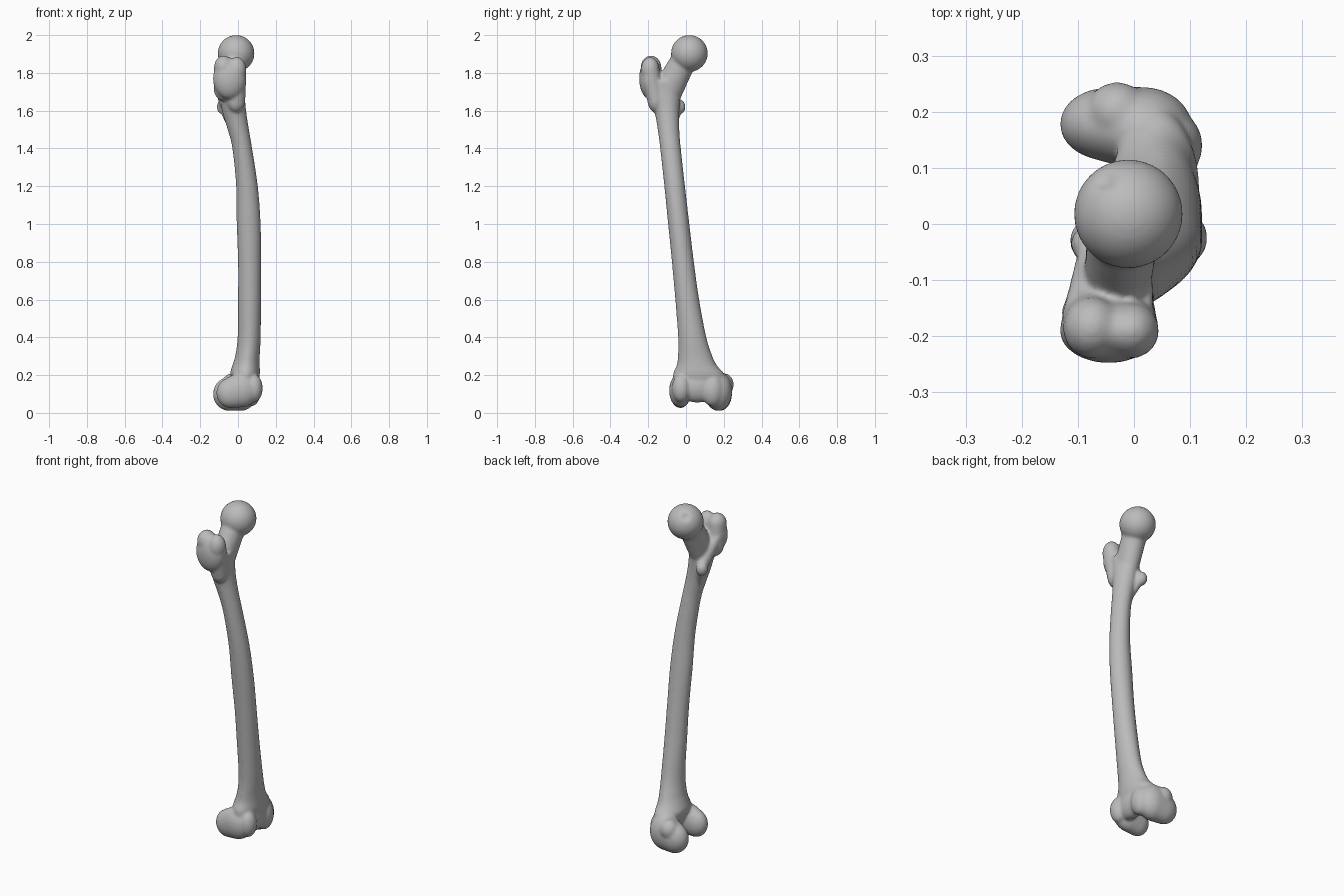
import bpy, bmesh, math
from mathutils import Vector, Matrix

cube = bpy.data.objects.get("Cube")
if cube:
    bpy.data.objects.remove(cube, do_unlink=True)

bm = bmesh.new()


def blob(center, radii, segments=32):
    """Closed ellipsoid."""
    m = Matrix.Translation(center) @ Matrix.Diagonal((*radii, 1))
    return bmesh.ops.create_uvsphere(bm, u_segments=segments, v_segments=segments // 2,
                                     radius=1, matrix=m)["verts"]


def strand(a, ra, b, rb, count=10):
    """Row of overlapping ellipsoids that tapers from a to b."""
    a, ra, b, rb = map(Vector, (a, ra, b, rb))
    for i in range(count + 1):
        t = i / count
        blob(a.lerp(b, t), ra.lerp(rb, t), 24)


def spline(p0, p1, p2, p3, t):
    return [0.5 * (2 * b + (c - a) * t + (2 * a - 5 * b + 4 * c - d) * t * t
                   + (3 * b - a - 3 * c + d) * t ** 3)
            for a, b, c, d in zip(p0, p1, p2, p3)]


def loft(rows, sides=40, steps=5):
    """Smooth upright tube; each row is height, back, front, outer, inner."""
    stations = []
    last = len(rows) - 1
    for i in range(last):
        ctrl = [rows[max(0, min(last, i + k))] for k in (-1, 0, 1, 2)]
        stations += [spline(*ctrl, s / steps) for s in range(steps)]
    stations.append(rows[-1])
    rings = []
    for z, x0, x1, y0, y1 in stations:
        ring = []
        for k in range(sides):
            a = 2 * math.pi * k / sides
            c, s = math.cos(a), math.sin(a)
            pinch = 1 + 0.1 * min(c, 0)      # narrower towards the rear ridge
            ring.append(bm.verts.new(((x0 + x1) / 2 + c * (x1 - x0) / 2,
                                      (y0 + y1) / 2 + s * pinch * (y1 - y0) / 2, z)))
        rings.append(ring)
    for lo, hi in zip(rings, rings[1:]):
        for k in range(sides):
            n = (k + 1) % sides
            bm.faces.new((lo[k], lo[n], hi[n], hi[k]))
    bm.faces.new(rings[0][::-1])
    bm.faces.new(rings[-1])


# Shaft, flaring at both ends
loft([
    (0.12, 0.00, 0.10, -0.06, 0.21),
    (0.20, -0.04, 0.115, -0.07, 0.205),
    (0.25, -0.03, 0.115, -0.05, 0.165),
    (0.30, -0.015, 0.115, -0.043, 0.14),
    (0.40, -0.002, 0.12, -0.042, 0.108),
    (0.60, 0.00, 0.122, -0.057, 0.07),
    (0.80, 0.00, 0.122, -0.075, 0.042),
    (1.00, -0.007, 0.12, -0.095, 0.018),
    (1.20, -0.01, 0.105, -0.115, -0.005),
    (1.40, -0.03, 0.075, -0.137, -0.027),
    (1.50, -0.055, 0.058, -0.15, -0.035),
    (1.60, -0.085, 0.043, -0.168, -0.035),
    (1.70, -0.10, 0.035, -0.198, -0.03),
    (1.76, -0.09, 0.035, -0.21, -0.05),
])

# Ball head with a small pit
head_center = Vector((-0.01, 0.018, 1.903))
pit = Vector((-0.042, 0.06, 0.06)).normalized()
for v in blob(head_center, (0.097, 0.097, 0.097), 64):
    d = v.co - head_center
    closeness = max(0, 1 - d.angle(pit) / 0.25)
    v.co -= d * 0.2 * closeness

# Neck
strand((-0.03, -0.10, 1.70), (0.06, 0.08, 0.08),
       (-0.018, -0.01, 1.87), (0.066, 0.068, 0.068))

# Large outer knob and its two crests
blob((-0.045, -0.19, 1.77), (0.088, 0.058, 0.11))
strand((-0.075, -0.185, 1.83), (0.052, 0.055, 0.062),
       (-0.075, -0.16, 1.72), (0.055, 0.045, 0.07), 5)
strand((-0.005, -0.19, 1.815), (0.05, 0.05, 0.07),
       (-0.01, -0.16, 1.66), (0.05, 0.045, 0.07), 6)

# Rear crest leading to the small inner knob
strand((-0.10, -0.15, 1.76), (0.025, 0.025, 0.04),
       (-0.07, -0.05, 1.63), (0.03, 0.03, 0.04))
blob((-0.08, -0.035, 1.62), (0.033, 0.033, 0.04))
strand((-0.07, -0.045, 1.61), (0.028, 0.028, 0.03),
       (-0.03, -0.08, 1.50), (0.02, 0.02, 0.02), 8)

# Outer and inner knuckles of the lower joint
strand((0.01, -0.03, 0.118), (0.10, 0.06, 0.09),
       (-0.04, -0.03, 0.105), (0.075, 0.055, 0.08), 4)
strand((0.015, 0.17, 0.115), (0.09, 0.075, 0.105),
       (-0.045, 0.178, 0.10), (0.088, 0.066, 0.09), 4)
blob((-0.03, 0.20, 0.15), (0.055, 0.053, 0.06))

# Front groove block with a ridge at each edge
blob((0.06, 0.06, 0.14), (0.055, 0.12, 0.085))
blob((0.083, -0.025, 0.13), (0.048, 0.05, 0.075))
blob((0.072, 0.14, 0.12), (0.05, 0.06, 0.085))

bmesh.ops.recalc_face_normals(bm, faces=bm.faces[:])
mesh = bpy.data.meshes.new("long_bone")
bm.to_mesh(mesh)
bm.free()
bone = bpy.data.objects.new("long_bone", mesh)
bpy.context.collection.objects.link(bone)

# Bone colour
mat = bpy.data.materials.new("bone_grey")
mat.use_nodes = True
grey = (0.5, 0.5, 0.5, 1)
mat.diffuse_color = grey
mat.node_tree.nodes["Principled BSDF"].inputs["Base Color"].default_value = grey
mesh.materials.append(mat)

# Fuse the parts into one skin and soften the joins
fuse = bone.modifiers.new("fuse", "REMESH")
fuse.mode = "VOXEL"
fuse.voxel_size = 0.007
fuse.use_smooth_shade = True
soften = bone.modifiers.new("soften", "SMOOTH")
soften.factor = 0.5
soften.iterations = 10
